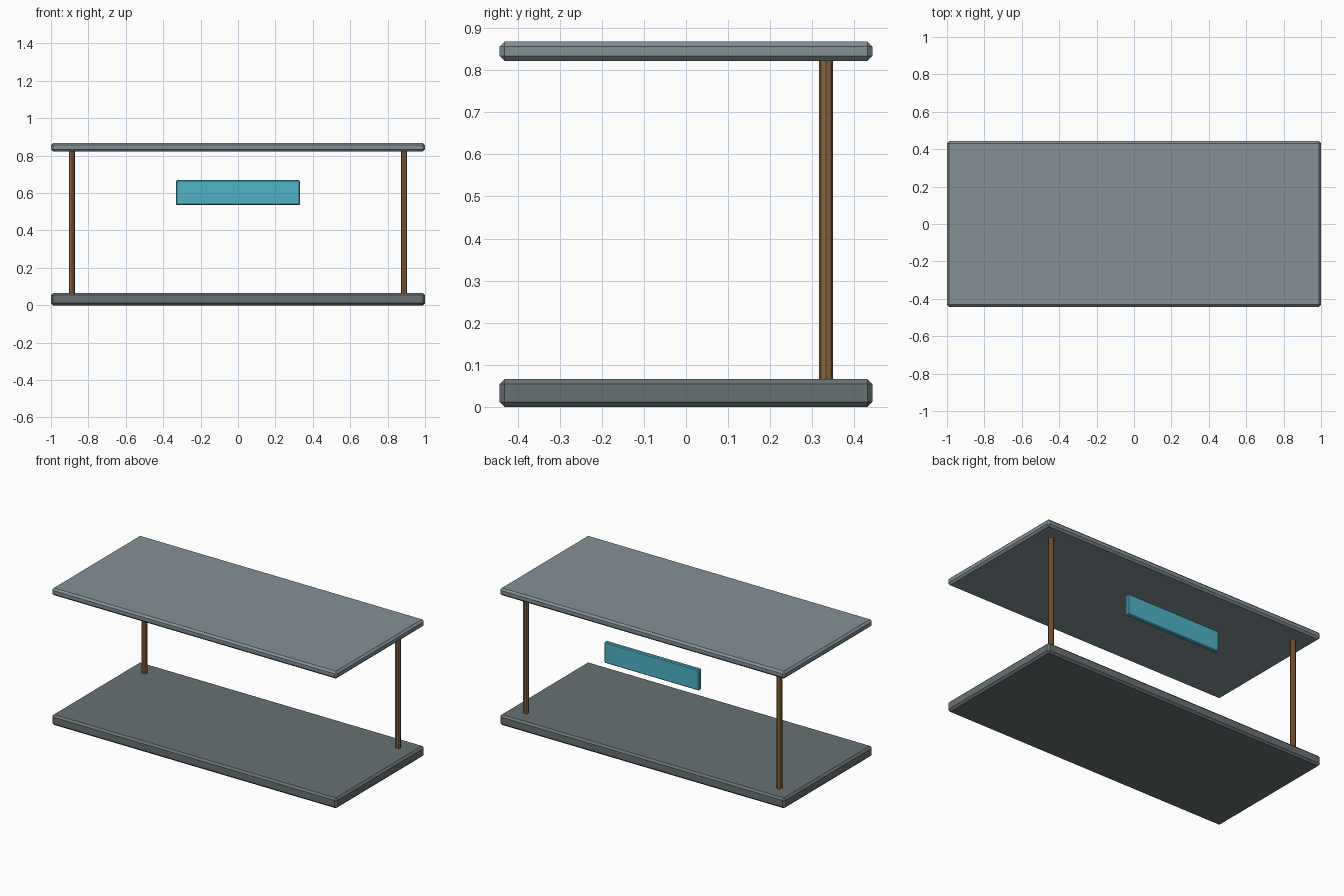
import bpy

if "Cube" in bpy.data.objects:
    bpy.data.objects.remove(bpy.data.objects["Cube"])


def material(name, rgb):
    m = bpy.data.materials.new(name)
    m.diffuse_color = (*rgb, 1.0)
    m.use_nodes = True
    m.node_tree.nodes["Principled BSDF"].inputs["Base Color"].default_value = m.diffuse_color
    return m


def box(name, loc, size, bevel, mat):
    bpy.ops.mesh.primitive_cube_add(size=1, location=loc)
    ob = bpy.context.object
    ob.name = name
    ob.scale = size
    bpy.ops.object.transform_apply(location=False, rotation=False, scale=True)
    mod = ob.modifiers.new("chamfer", 'BEVEL')
    mod.width = bevel
    mod.segments = 1
    ob.data.materials.append(mat)
    return ob


stone = material("platform_grey", (0.14, 0.165, 0.17))
roofing = material("roof_grey", (0.23, 0.28, 0.305))
wood = material("wood_brown", (0.26, 0.13, 0.05))
teal = material("sign_teal", (0.08, 0.45, 0.58))

BASE_TOP, ROOF_BOTTOM, ROOF_TOP = 0.066, 0.822, 0.868
BACK_Y = 0.333

# Platform and roof slabs
box("platform", (0, 0, BASE_TOP / 2), (2.0, 0.886, BASE_TOP), 0.012, stone)
box("roof", (0, 0, (ROOF_BOTTOM + ROOF_TOP) / 2),
    (2.0, 0.886, ROOF_TOP - ROOF_BOTTOM), 0.012, roofing)

# Two octagonal posts along the back
for side, x in (("left", -0.888), ("right", 0.888)):
    bpy.ops.mesh.primitive_cylinder_add(
        vertices=8, radius=0.0166, depth=ROOF_BOTTOM - BASE_TOP,
        location=(x, BACK_Y, (ROOF_BOTTOM + BASE_TOP) / 2))
    post = bpy.context.object
    post.name = side + "_post"
    post.data.materials.append(wood)

# Sign board hanging between the posts
box("sign_board", (0, BACK_Y, 0.602), (0.664, 0.026, 0.133), 0.005, teal)
